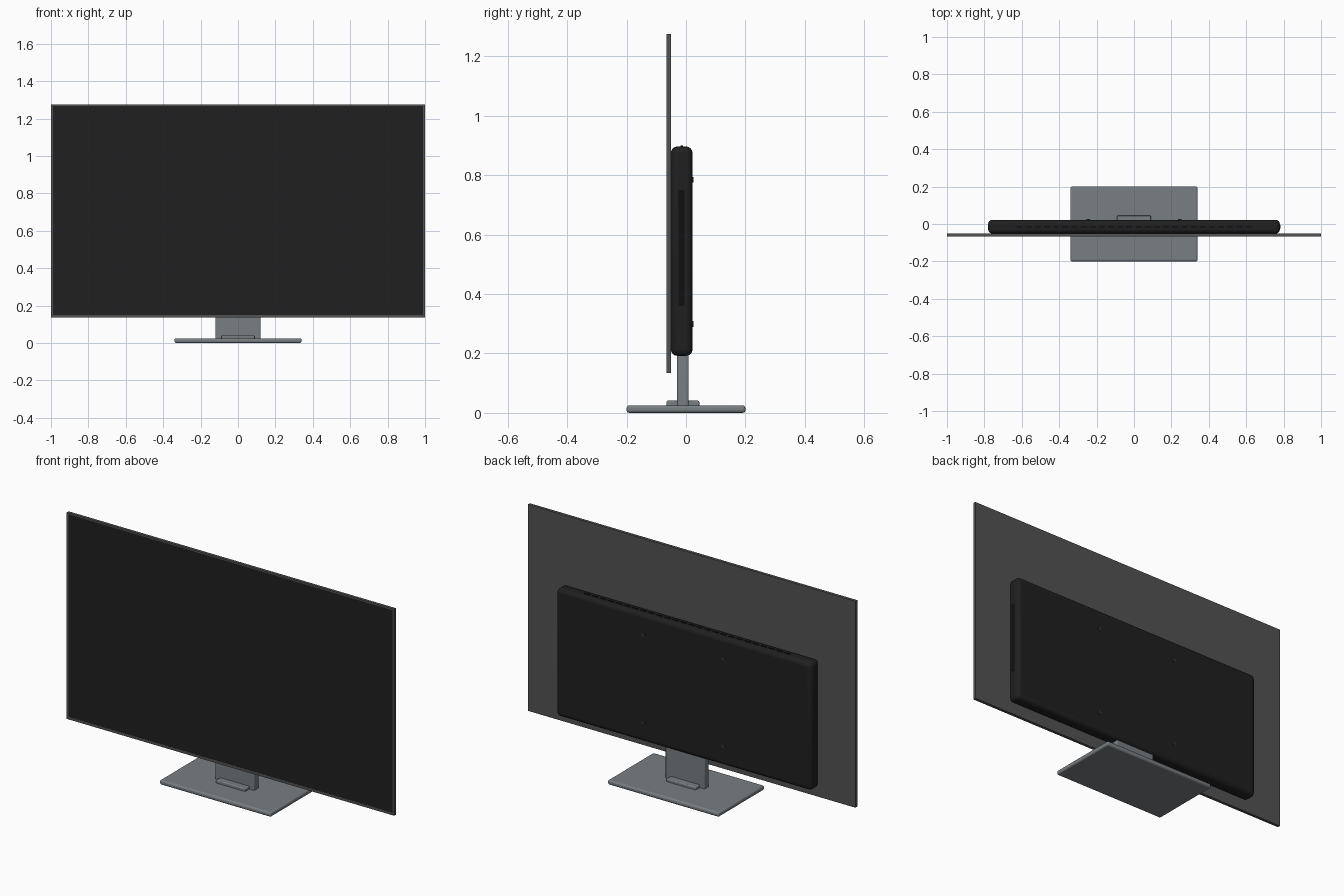
import bpy, math

if "Cube" in bpy.data.objects:
    bpy.data.objects.remove(bpy.data.objects["Cube"])


def material(name, r, g, b):
    m = bpy.data.materials.new(name)
    m.diffuse_color = (r, g, b, 1)
    m.use_nodes = True
    m.node_tree.nodes["Principled BSDF"].inputs["Base Color"].default_value = m.diffuse_color
    return m


SCREEN = material("screen_black", 0.014, 0.014, 0.014)
FRAME = material("frame_grey", 0.085, 0.085, 0.087)
HOUSING = material("housing_black", 0.014, 0.014, 0.014)
SLOT = material("slot_black", 0.005, 0.005, 0.005)
STAND = material("stand_grey", 0.19, 0.21, 0.225)
SCREW = material("screw_grey", 0.03, 0.03, 0.03)


def smooth(ob):
    bpy.context.view_layer.objects.active = ob
    ob.select_set(True)
    bpy.ops.object.shade_smooth_by_angle(angle=math.radians(35))
    ob.select_set(False)


def box(name, mat, x, y, z, bevel=0, segments=3):
    """Box from (min, max) ranges, with optional rounded edges."""
    bpy.ops.mesh.primitive_cube_add(size=1)
    ob = bpy.context.object
    ob.name = name
    for v in ob.data.vertices:
        v.co = [(r[0] + r[1]) / 2 + c * (r[1] - r[0]) for r, c in zip((x, y, z), v.co)]
    ob.data.materials.append(mat)
    ob.select_set(False)
    if bevel:
        m = ob.modifiers.new("rounding", "BEVEL")
        m.width = bevel
        m.segments = segments
        m.limit_method = "ANGLE"
        smooth(ob)
    return ob


# thin display panel with its frame
Z0, Z1 = 0.135, 1.275
box("panel_back", FRAME, (-1, 1), (-0.063, -0.05), (Z0, Z1))
box("screen", SCREEN, (-0.992, 0.992), (-0.065, -0.063), (Z0 + 0.015, Z1 - 0.008))
for s, side in ((-1, "left"), (1, "right")):
    xs = sorted((s * 0.99, s * 1.0))
    box("frame_" + side, FRAME, xs, (-0.066, -0.063), (Z0, Z1))
box("frame_top", FRAME, (-0.99, 0.99), (-0.066, -0.063), (Z1 - 0.008, Z1))
box("frame_bottom", FRAME, (-0.99, 0.99), (-0.066, -0.063), (Z0, Z0 + 0.015))

# rounded electronics housing
box("rear_housing", HOUSING, (-0.78, 0.78), (-0.051, 0.022), (0.192, 0.897), 0.022, 4)

# row of vents along the housing top
N = 26
for i in range(N):
    cx = (i - (N - 1) / 2) * 0.049
    box("vent", SLOT, (cx - 0.017, cx + 0.017), (-0.018, -0.010), (0.893, 0.900))

# port strip on the housing side
box("port_strip", SLOT, (0.775, 0.782), (-0.025, -0.005), (0.36, 0.75))

# four wall mount screws
for x in (-0.245, 0.245):
    for z in (0.30, 0.785):
        bpy.ops.mesh.primitive_cylinder_add(vertices=24, radius=0.010, depth=0.008,
                                            location=(x, 0.0215, z),
                                            rotation=(math.pi / 2, 0, 0))
        screw = bpy.context.object
        screw.name = "mount_screw"
        screw.data.materials.append(SCREW)
        smooth(screw)

# stand: neck, collar and base plate
box("stand_neck", STAND, (-0.12, 0.12), (-0.03, 0.009), (0.02, 0.25), 0.005)
box("stand_collar", STAND, (-0.09, 0.09), (-0.066, 0.045), (0.02, 0.041), 0.005)
box("stand_base", STAND, (-0.34, 0.34), (-0.2, 0.2), (0.0, 0.025), 0.009)
